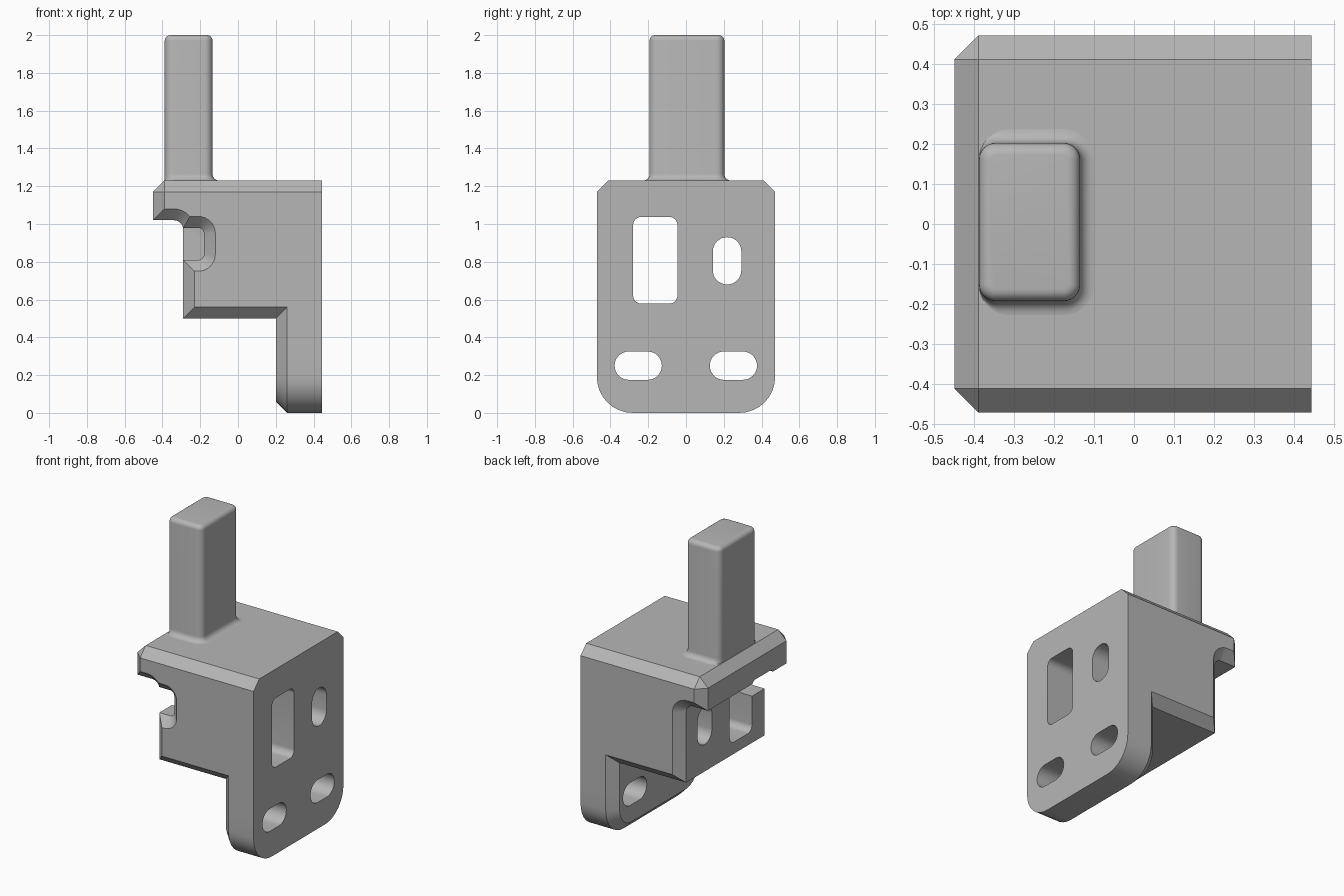
import bpy, bmesh, math

cube = bpy.data.objects.get("Cube")
if cube:
    bpy.data.objects.remove(cube, do_unlink=True)

grey = bpy.data.materials.new("plain grey")
grey.use_nodes = True
grey.diffuse_color = (0.47, 0.47, 0.47, 1)
grey.node_tree.nodes["Principled BSDF"].inputs["Base Color"].default_value = (0.47, 0.47, 0.47, 1)

W = 0.472   # half depth of the body
C = 0.06    # chamfer size


def rounded(u0, u1, v0, v1, radii, steps=8):
    """Counter-clockwise rounded rectangle; radii start at the lower left."""
    pts = []
    corners = [(u0, v0, 1, 1), (u1, v0, -1, 1), (u1, v1, -1, -1), (u0, v1, 1, -1)]
    for k, ((u, v, su, sv), r) in enumerate(zip(corners, radii)):
        for i in range(steps + 1) if r else [0]:
            a = math.pi * (1 + k / 2) + i / steps * math.pi / 2
            pts.append((u + su * r + r * math.cos(a), v + sv * r + r * math.sin(a)))
    return pts


def loft(name, axis, sections):
    """Skin a list of (position, outline) along an axis and cap both ends."""
    place = {"x": lambda p, u, v: (p, u, v),
             "y": lambda p, u, v: (u, p, v),
             "z": lambda p, u, v: (u, v, p)}[axis]
    bm = bmesh.new()
    rings = [[bm.verts.new(place(p, u, v)) for u, v in pts] for p, pts in sections]
    for a, b in zip(rings, rings[1:]):
        for i in range(len(a)):
            j = (i + 1) % len(a)
            bm.faces.new((a[i], a[j], b[j], b[i]))
    bm.faces.new(rings[0][::-1])
    bm.faces.new(rings[-1])
    bmesh.ops.remove_doubles(bm, verts=bm.verts, dist=1e-5)
    bmesh.ops.recalc_face_normals(bm, faces=bm.faces)
    mesh = bpy.data.meshes.new(name)
    bm.to_mesh(mesh)
    bm.free()
    mesh.materials.append(grey)
    ob = bpy.data.objects.new(name, mesh)
    bpy.context.collection.objects.link(ob)
    return ob


def combine(target, other, operation):
    mod = target.modifiers.new(operation.lower(), "BOOLEAN")
    mod.object, mod.operation, mod.solver = other, operation, "EXACT"
    bpy.context.view_layer.objects.active = target
    bpy.ops.object.modifier_apply(modifier=mod.name)
    bpy.data.objects.remove(other, do_unlink=True)


def smooth(ob, degrees):
    bpy.ops.object.select_all(action="DESELECT")
    ob.select_set(True)
    bpy.context.view_layer.objects.active = ob
    bpy.ops.object.shade_smooth_by_angle(angle=math.radians(degrees))


def side_profile(c):
    """Bracket outline seen from the front, pulled in by c on chamfered edges."""
    pts = [(0.445, 0.3), (0.445, 1.23 - c)]
    # the lip's top chamfer closes to a single corner on the end faces
    pts += [(-0.39, 1.23 - c), (-0.45 + c, 1.17), (-0.45 + c, 1.02 + c)]
    for i in range(9):
        a = math.pi / 2 * (1 - i / 8)
        pts.append((-0.34 + (0.05 + c) * math.cos(a), 0.97 + (0.05 + c) * math.sin(a)))
    return pts + [(-0.29 + c, 0.5 + c), (0.2 + c, 0.5 + c), (0.2 + c, 0.3)]


# Bracket body with chamfered end faces
body = loft("bracket_body", "y", [(-W, side_profile(C)), (-W + C, side_profile(0)),
                                  (W - C, side_profile(0)), (W, side_profile(C))])

# Mounting plate with rounded lower corners
full = rounded(-W, W, 0, 0.4, (0.19, 0.19, 0, 0))
inner = rounded(-W + C, W - C, C, 0.4, (0.13, 0.13, 0, 0))
plate = loft("lower_plate", "x", [(0.2, inner), (0.2 + C, full), (0.445, full)])
combine(body, plate, "UNION")

# Rectangular window and three slots through the body
holes = [(-0.28, -0.045, 0.578, 1.038, 0.045), (0.142, 0.293, 0.68, 0.93, 0.075),
         (-0.378, -0.128, 0.175, 0.325, 0.075), (0.126, 0.376, 0.175, 0.325, 0.075)]
for y0, y1, z0, z1, r in holes:
    ring = rounded(y0, y1, z0, z1, [r] * 4)
    combine(body, loft("hole_cutter", "x", [(-0.7, ring), (0.7, ring)]), "DIFFERENCE")

# Side channel into the window, with a flared mouth


def channel(g):
    return rounded(-0.7, -0.18 + g, 0.81 - g, 0.98 + g, (0, 0.03 + g, 0.03 + g, 0))


cutter = loft("channel_cutter", "y", [(-W - 0.01, channel(C + 0.01)), (-W + C, channel(0)),
                                      (-0.16, channel(0))])
combine(body, cutter, "DIFFERENCE")
smooth(body, 25)

# Upright post: flared foot, straight shaft, rounded top
levels = []
for i in range(7):
    a = i / 6 * math.pi / 2
    levels.append((1.23 + 0.035 * (1 - math.cos(a)), 0.035 * (1 - math.sin(a)), 0))
for i in range(7):
    a = i / 6 * math.pi / 2
    d = 0.03 * (math.cos(a) - 1)
    levels.append((1.97 + 0.03 * math.sin(a), d, d))
post = loft("post", "z", [(z, rounded(-0.388 - w, -0.135 + d, -0.193 - d, 0.203 + d, [0.042 + d] * 4))
                          for z, d, w in levels])
smooth(post, 35)
